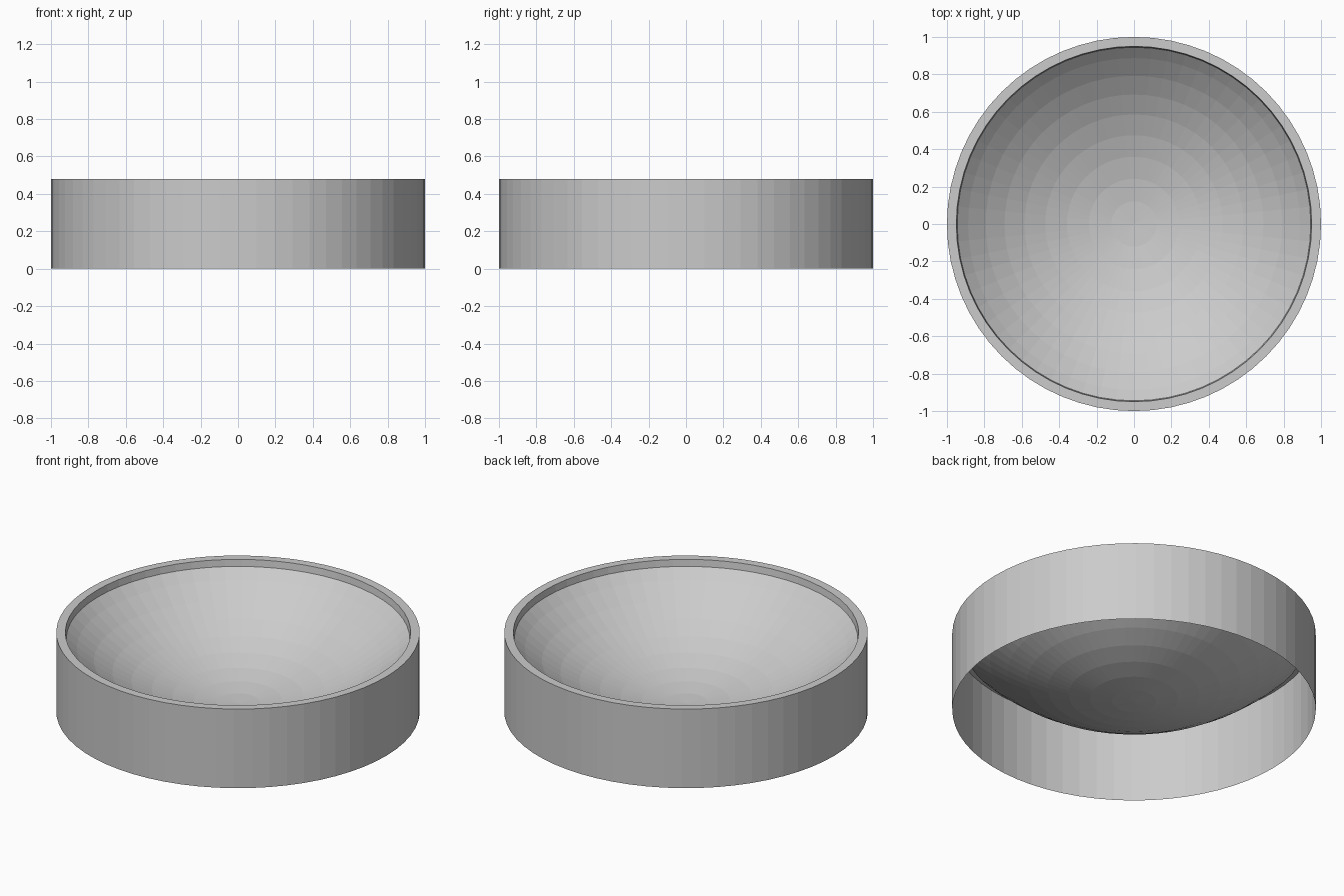
import bpy, bmesh, math

if "Cube" in bpy.data.objects:
    bpy.data.objects.remove(bpy.data.objects["Cube"])

SIDES = 64
HEIGHT = 0.48
BOWL_R, BOWL_Z = 1.336, 1.384   # sphere that shapes the dish floor


def lathe(name, profile):
    """Spin an (r, z) profile around the z axis into an open shell."""
    bm = bmesh.new()
    verts = [bm.verts.new((r, 0, z)) for r, z in profile]
    edges = [bm.edges.new(pair) for pair in zip(verts, verts[1:])]
    bmesh.ops.spin(bm, geom=verts + edges, cent=(0, 0, 0), axis=(0, 0, 1),
                   angle=math.tau, steps=SIDES, use_duplicate=False)
    bmesh.ops.remove_doubles(bm, verts=bm.verts, dist=1e-4)
    bmesh.ops.recalc_face_normals(bm, faces=bm.faces)
    mesh = bpy.data.meshes.new(name)
    bm.to_mesh(mesh)
    bm.free()
    obj = bpy.data.objects.new(name, mesh)
    bpy.context.collection.objects.link(obj)
    return obj


# Outer wall, flat rim, short inner lip and spherical dish, open underneath
profile = [(1, 0), (1, HEIGHT), (0.95, HEIGHT)]
angles = [math.radians(5.2 * k) for k in range(8, -1, -1)]
profile.append((0.945, BOWL_Z - math.sqrt(BOWL_R**2 - 0.945**2)))
profile += [(BOWL_R * math.sin(a), BOWL_Z - BOWL_R * math.cos(a)) for a in angles]
lathe("dish_body", profile)
